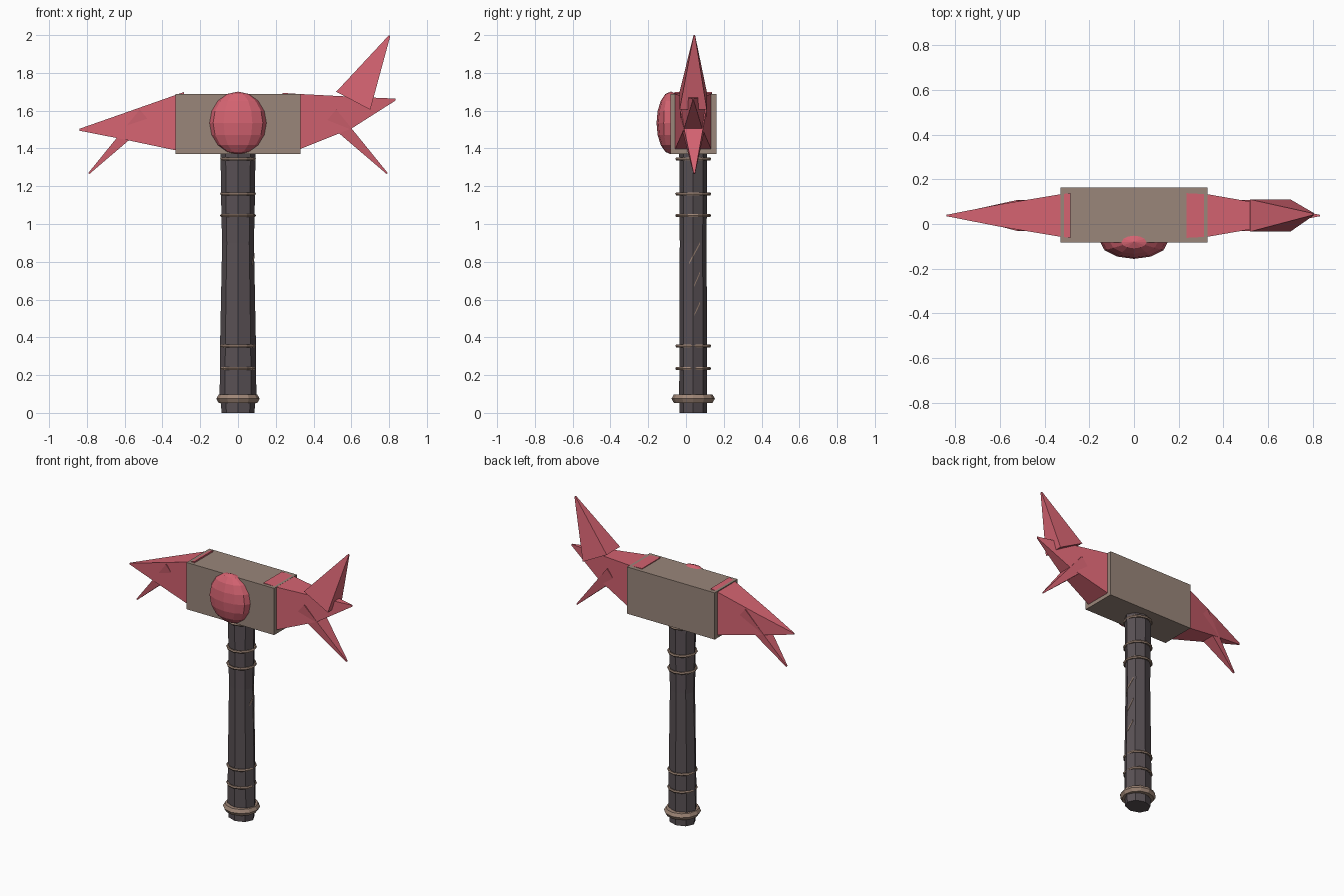
import bpy, bmesh, math
from mathutils import Vector

if "Cube" in bpy.data.objects:
    bpy.data.objects.remove(bpy.data.objects["Cube"])

CY = 0.038  # depth centre of handle, block and spikes


def material(name, rgb):
    m = bpy.data.materials.new(name)
    m.diffuse_color = (*rgb, 1)
    m.use_nodes = True
    m.node_tree.nodes["Principled BSDF"].inputs["Base Color"].default_value = m.diffuse_color
    return m


RED = material("coral red", (0.66, 0.125, 0.165))
STONE = material("taupe stone", (0.32, 0.24, 0.195))
BRONZE = material("dull bronze", (0.34, 0.235, 0.18))
GRIP = material("charcoal grip", (0.098, 0.08, 0.088))


def loft(name, rings, mat):
    """Skin a closed tube through rings of points, capped at both ends."""
    bm = bmesh.new()
    loops = [[bm.verts.new(p) for p in ring] for ring in rings]
    n = len(loops[0])
    for a, b in zip(loops, loops[1:]):
        for i in range(n):
            j = (i + 1) % n
            bm.faces.new((a[i], a[j], b[j], b[i]))
    bm.faces.new(loops[0])
    bm.faces.new(loops[-1])
    bmesh.ops.recalc_face_normals(bm, faces=bm.faces)
    mesh = bpy.data.meshes.new(name)
    bm.to_mesh(mesh)
    bm.free()
    mesh.materials.append(mat)
    ob = bpy.data.objects.new(name, mesh)
    bpy.context.collection.objects.link(ob)
    return ob


def finish(name, mat):
    ob = bpy.context.object
    ob.name = name
    ob.data.materials.append(mat)
    return ob


def horn(name, sections):
    """Boxy horn along x; each section is (x, bottom, top, half depth)."""
    loft(name, [[(x, CY - h, lo), (x, CY + h, lo), (x, CY + h, hi), (x, CY - h, hi)]
                for x, lo, hi, h in sections], RED)


def spike(name, a, b, tip, half):
    """Four-sided spike whose base runs from a to b in the xz plane."""
    def ring(p, q, h, y):
        return [(p[0], y - h, p[1]), (p[0], y + h, p[1]),
                (q[0], y + h, q[1]), (q[0], y - h, q[1])]
    pa, pb, t = Vector(a), Vector(b), Vector(tip)
    d = (pb - pa).normalized() * 0.004
    loft(name, [ring(pa, pb, half, CY), ring(t - d, t + d, 0.004, CY + 0.006)], RED)


# Hammer block
bpy.ops.mesh.primitive_cube_add(size=1, location=(0, 0.04, 1.53))
bpy.context.object.scale = (0.66, 0.245, 0.318)
finish("hammer_block", STONE)

# Rounded gem on the front
bpy.ops.mesh.primitive_uv_sphere_add(segments=12, ring_count=8, radius=1,
                                     location=(0, -0.08, 1.535))
bpy.context.object.scale = (0.152, 0.076, 0.166)
finish("front_gem", RED)

# Horns and their spikes
horn("left_horn", [(-0.285, 1.38, 1.699, 0.1), (-0.33, 1.39, 1.683, 0.095),
                   (-0.60, 1.447, 1.588, 0.05), (-0.84, 1.494, 1.504, 0.003)])
horn("right_horn", [(0.235, 1.375, 1.694, 0.1), (0.33, 1.397, 1.688, 0.095),
                    (0.60, 1.505, 1.674, 0.048), (0.833, 1.653, 1.664, 0.003)])
for side, label in ((-1, "left"), (1, "right")):
    spike(label + "_lower_spike", (side * 0.52, 1.606), (side * 0.465, 1.54),
          (side * 0.79, 1.267), 0.07)
spike("upper_spike", (0.52, 1.70), (0.70, 1.605), (0.803, 1.998), 0.072)

# Octagonal handle with a slight waist: (z, x radius, y radius)
profile = [(0, 0.086, 0.073), (0.1, 0.097, 0.074), (0.36, 0.095, 0.073),
           (0.9, 0.084, 0.071), (1.05, 0.088, 0.072), (1.4, 0.093, 0.074)]
loft("handle", [[(rx * math.cos(k * math.pi / 4), CY + ry * math.sin(k * math.pi / 4), z)
                 for k in range(8)] for z, rx, ry in profile], GRIP)

# Binding rings and pommel ring
for i, (z, major, minor) in enumerate([(0.075, 0.09, 0.025), (0.235, 0.086, 0.009),
                                       (0.355, 0.086, 0.009), (1.045, 0.086, 0.009),
                                       (1.16, 0.086, 0.009), (1.345, 0.086, 0.009)]):
    bpy.ops.mesh.primitive_torus_add(major_segments=12, minor_segments=6, major_radius=major,
                                     minor_radius=minor, location=(0, CY, z))
    finish("pommel_ring" if i == 0 else "binding_ring_%d" % i, BRONZE)


# Slanted scratches on the right side of the handle
def handle_x(y, z):
    for (z0, a, c), (z1, b, d) in zip(profile, profile[1:]):
        if z0 <= z <= z1:
            t = (z - z0) / (z1 - z0)
            rx, ry = a + (b - a) * t, c + (d - c) * t
            return rx - abs(y - CY) * 0.414 * rx / ry


for i, (y0, z0, y1, z1) in enumerate([(0.015, 0.79, 0.075, 0.90), (0.042, 0.67, 0.075, 0.745),
                                      (0.045, 0.52, 0.075, 0.585)]):
    ts = [0, 1]
    if y0 < CY < y1:
        ts.insert(1, (CY - y0) / (y1 - y0))
    rings = []
    for t in ts:
        y, z = y0 + (y1 - y0) * t, z0 + (z1 - z0) * t
        x = handle_x(y, z)
        rings.append([(x - 0.003, y, z - 0.006), (x + 0.003, y, z - 0.006),
                      (x + 0.003, y, z + 0.006), (x - 0.003, y, z + 0.006)])
    loft("handle_scratch_%d" % (i + 1), rings, BRONZE)
